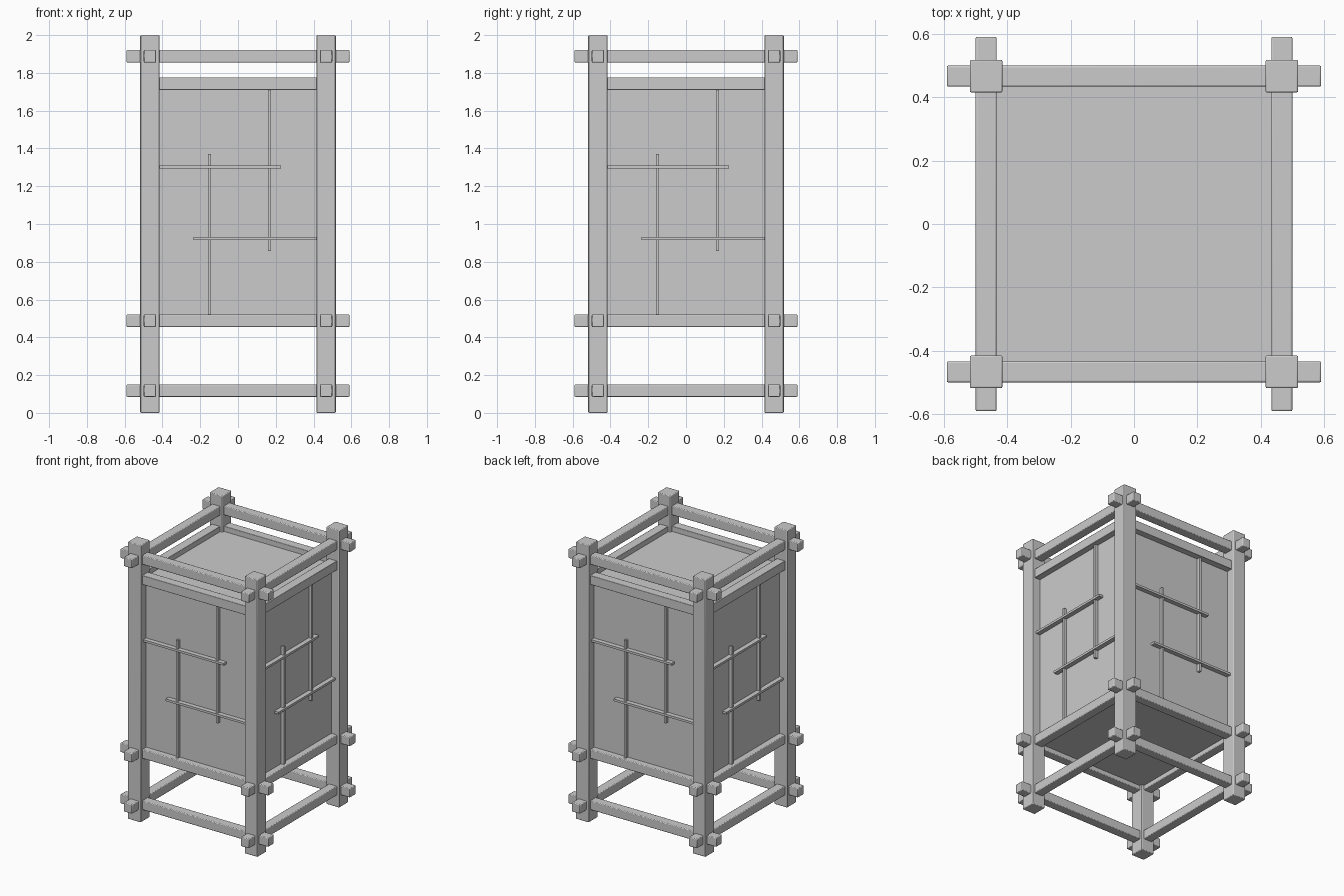
import bpy
from math import pi
from mathutils import Matrix

if "Cube" in bpy.data.objects:
    bpy.data.objects.remove(bpy.data.objects["Cube"])

C = 0.466      # post and rail centre line
POST = 0.103   # post width
RAIL = 0.066   # rail width


def box(name, lo, hi, turn=0, bevel=0.0):
    """Axis-aligned box from corner to corner, turned about z by quarter turns."""
    size = [b - a for a, b in zip(lo, hi)]
    mid = [(a + b) / 2 for a, b in zip(lo, hi)]
    bpy.ops.mesh.primitive_cube_add(size=1)
    ob = bpy.context.object
    ob.name = name
    shape = Matrix.Translation(mid) @ Matrix.Diagonal((*size, 1))
    ob.data.transform(Matrix.Rotation(turn * pi / 2, 4, 'Z') @ shape)
    if bevel:
        mod = ob.modifiers.new("soft_edges", 'BEVEL')
        mod.width = bevel
        mod.segments = 2
        bpy.ops.object.shade_smooth_by_angle()
    return ob


p, r = POST / 2, RAIL / 2
inner = C - p
panel = 0.455  # outer face of the paper panels

# Paper lantern body: four walls, lid and floor in one closed box
box("paper_body", (-panel, -panel, 0.487), (panel, panel, 1.738))

for side, turn in (("front", 0), ("right", 1), ("back", 2), ("left", 3)):
    # Corner post
    box(f"{side}_post", (-C - p, -C - p, 0), (-C + p, -C + p, 2), turn, 0.005)

    # Through rails whose ends stick out past the posts
    for level, z in (("foot", 0.118), ("lower", 0.488), ("top", 1.888)):
        box(f"{side}_{level}_rail", (-0.59, -C - r, z - r), (0.59, -C + r, z + r), turn, 0.005)

    # Panel head rail fitted between the posts
    box(f"{side}_head_rail", (-inner - 0.01, -C - r, 1.71), (inner + 0.01, -C + r, 1.776), turn, 0.003)

    # Lattice strips: (from, to, height) across and (position, bottom, top) upright
    h = 0.008
    for i, (a, b, z) in enumerate(((-inner, 0.227, 1.301), (-0.235, inner, 0.922))):
        box(f"{side}_cross_strip_{i}", (a, -0.488, z - h), (b, -panel + 0.01, z + h), turn)
    for i, (x, a, b) in enumerate(((-0.152, 0.52, 1.37), (0.166, 0.858, 1.712))):
        box(f"{side}_upright_strip_{i}", (x - h, -0.478, a), (x + h, -panel + 0.01, b), turn)
